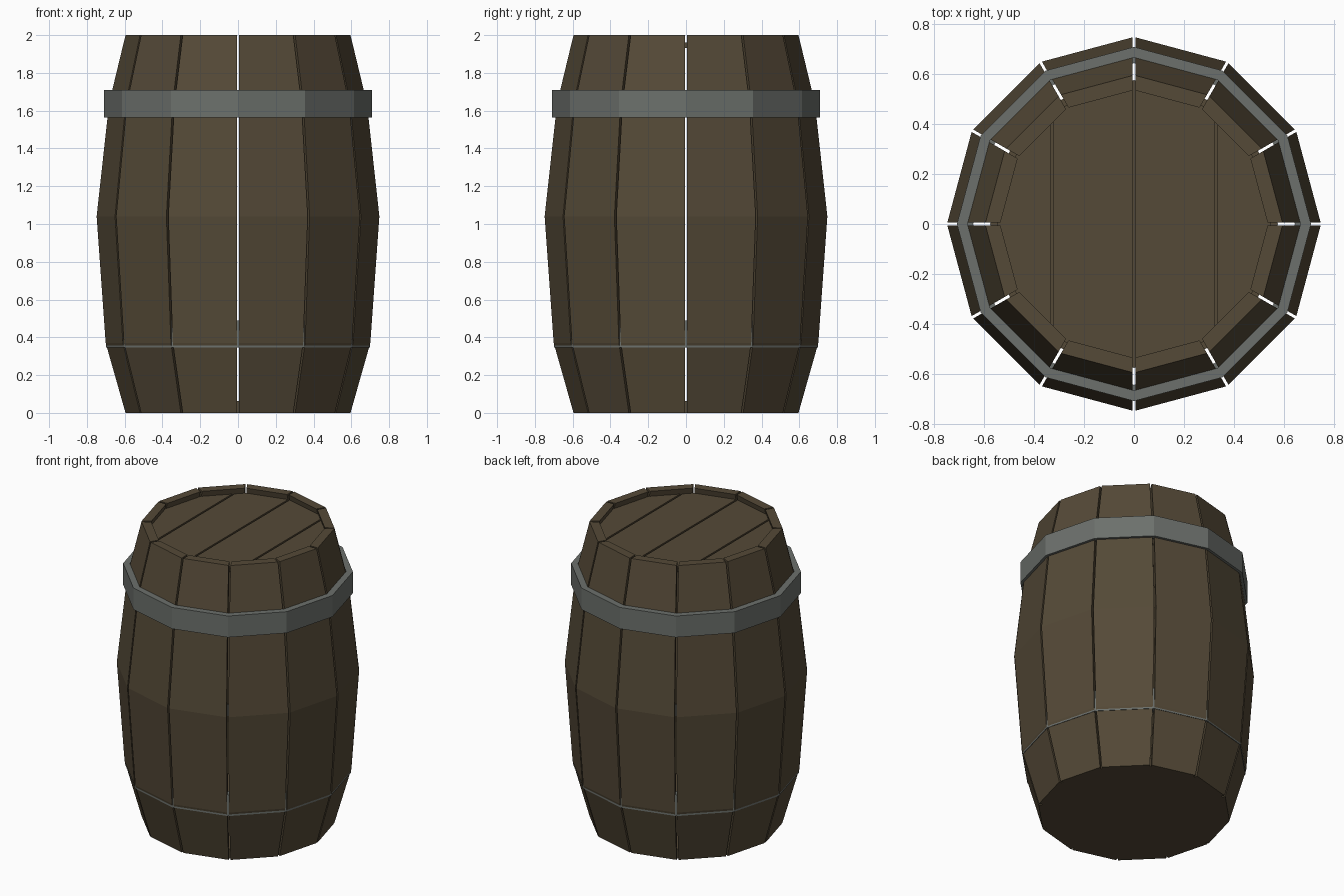
import bpy, bmesh, math
from mathutils import Vector

if "Cube" in bpy.data.objects:
    bpy.data.objects.remove(bpy.data.objects["Cube"])

SIDES = 12
HALF = math.pi / SIDES
GAP = 0.012


def material(name, rgb):
    m = bpy.data.materials.new(name)
    m.diffuse_color = (*rgb, 1)
    m.use_nodes = True
    m.node_tree.nodes["Principled BSDF"].inputs["Base Color"].default_value = m.diffuse_color
    return m


wood = material("dark brown wood", (0.089, 0.067, 0.038))
iron = material("grey iron", (0.150, 0.163, 0.150))


def finish(bm, name, mat):
    bmesh.ops.recalc_face_normals(bm, faces=bm.faces[:])
    me = bpy.data.meshes.new(name)
    bm.to_mesh(me)
    bm.free()
    me.materials.append(mat)
    ob = bpy.data.objects.new(name, me)
    bpy.context.collection.objects.link(ob)
    return ob


def ring_verts(bm, r, z):
    return [bm.verts.new((r * math.cos(i * 2 * HALF), r * math.sin(i * 2 * HALF), z))
            for i in range(SIDES)]


def prism(r, z0, z1):
    bm = bmesh.new()
    f = bm.faces.new(ring_verts(bm, r, z0))
    top = bmesh.ops.extrude_face_region(bm, geom=[f])
    bmesh.ops.translate(bm, vec=(0, 0, z1 - z0),
                        verts=[g for g in top["geom"] if isinstance(g, bmesh.types.BMVert)])
    return bm


def band(name, r_in, r_out, z0, z1):
    bm = bmesh.new()
    loops = [ring_verts(bm, r, z) for r, z in
             ((r_out, z0), (r_out, z1), (r_in, z1), (r_in, z0))]
    for a, b in zip(loops, loops[1:] + loops[:1]):
        for i in range(SIDES):
            j = (i + 1) % SIDES
            bm.faces.new((a[i], a[j], b[j], b[i]))
    return finish(bm, name, iron)


# staves: bulging boards with narrow gaps at the corners
PROFILE = [(0.0, 0.597), (0.37, 0.702), (1.04, 0.75), (1.64, 0.684), (2.0, 0.597)]
THICK = 0.06


def stave(index):
    ang = (2 * index + 1) * HALF
    n = Vector((math.cos(ang), math.sin(ang), 0))
    t = Vector((-n.y, n.x, 0))
    bm = bmesh.new()
    sections = []
    for z, r in PROFILE:
        sec = []
        for rad, side in ((r, -1), (r, 1), (r - THICK, 1), (r - THICK, -1)):
            half_width = rad * math.sin(HALF) - GAP / 2
            p = n * rad * math.cos(HALF) + t * side * half_width
            sec.append(bm.verts.new((p.x, p.y, z)))
        sections.append(sec)
    for a, b in zip(sections, sections[1:]):
        for i in range(4):
            j = (i + 1) % 4
            bm.faces.new((a[i], a[j], b[j], b[i]))
    bm.faces.new(sections[0])
    bm.faces.new(sections[-1])
    finish(bm, f"stave_{index + 1}", wood)


for k in range(SIDES):
    stave(k)

# iron bands: the lower one is mostly sunk into the staves
band("upper_band", 0.668, 0.71, 1.565, 1.71)
band("lower_band", 0.645, 0.698, 0.345, 0.49)

# bottom board
finish(prism(0.577, 0.0, 0.062), "bottom_board", wood)

# recessed lid of four planks
edges = [-0.6, -0.328, 0.0, 0.328, 0.6]
for k, (x0, x1) in enumerate(zip(edges, edges[1:])):
    bm = prism(0.548, 1.933, 1.962)
    for x, d in ((x0 + GAP / 2, -1), (x1 - GAP / 2, 1)):
        bmesh.ops.bisect_plane(bm, geom=bm.verts[:] + bm.edges[:] + bm.faces[:],
                               plane_co=(x, 0, 0), plane_no=(d, 0, 0), clear_outer=True)
        bmesh.ops.holes_fill(bm, edges=[e for e in bm.edges if e.is_boundary], sides=0)
    finish(bm, f"lid_plank_{k + 1}", wood)
